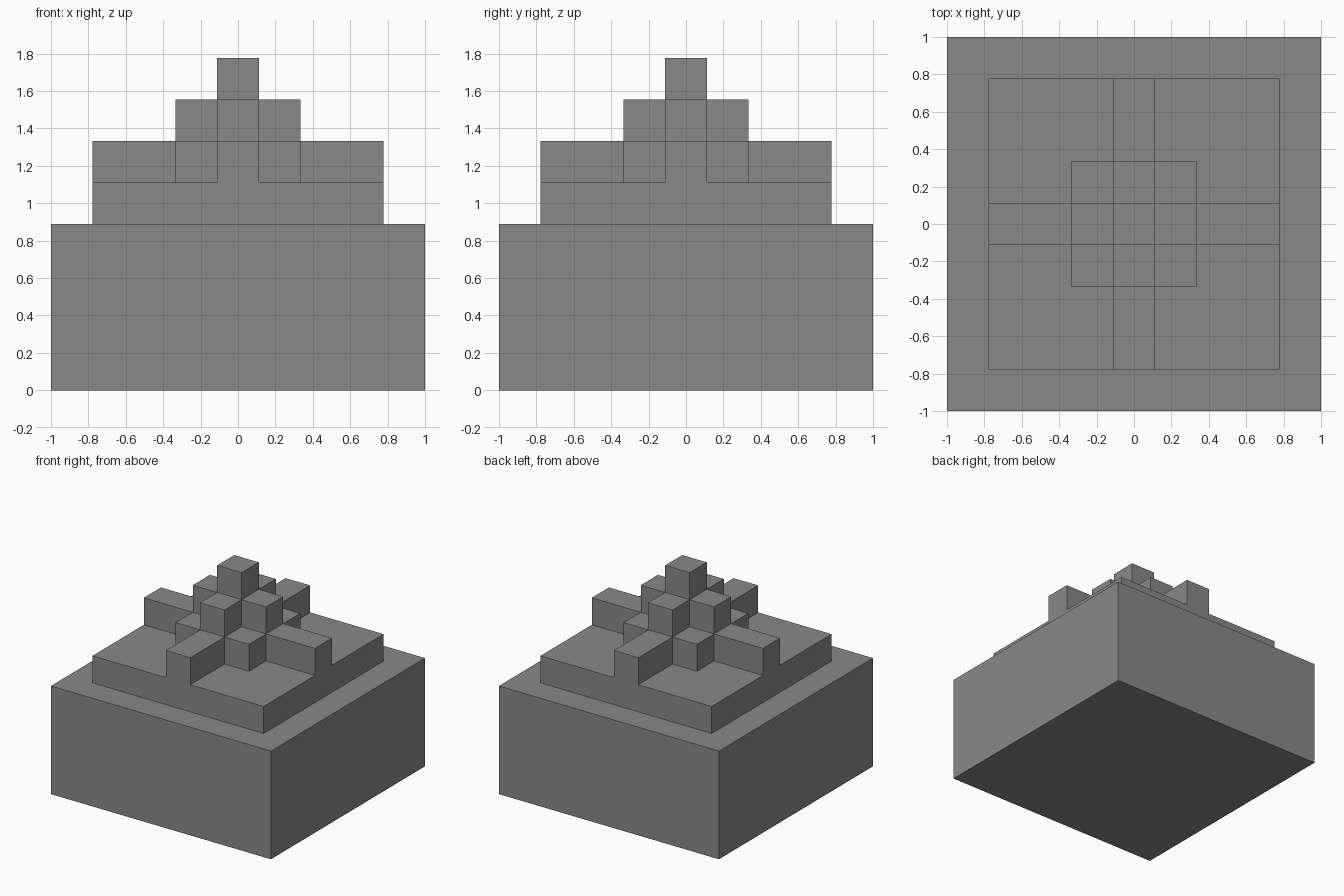
import bpy
import bmesh

if "Cube" in bpy.data.objects:
    bpy.data.objects.remove(bpy.data.objects["Cube"], do_unlink=True)

UNIT = 2 / 9  # one block of the stepped grid

# Single stone colour
stone = bpy.data.materials.new("stone grey")
stone.use_nodes = True
colour = (0.25, 0.25, 0.25, 1)
stone.diffuse_color = colour
stone.node_tree.nodes["Principled BSDF"].inputs["Base Color"].default_value = colour


def tier(name, corner, bottom, height):
    """Repeat one quarter of an outline around z and extrude it upward."""
    outline = []
    quarter = corner
    for _ in range(4):
        outline += quarter
        quarter = [(-y, x) for x, y in quarter]
    bm = bmesh.new()
    verts = [bm.verts.new((x * UNIT, y * UNIT, bottom * UNIT)) for x, y in outline]
    floor = bm.faces.new(verts)
    top = bmesh.ops.extrude_face_region(bm, geom=[floor], use_keep_orig=True)
    moved = [v for v in top["geom"] if isinstance(v, bmesh.types.BMVert)]
    bmesh.ops.translate(bm, verts=moved, vec=(0, 0, height * UNIT))
    bmesh.ops.recalc_face_normals(bm, faces=bm.faces)
    mesh = bpy.data.meshes.new(name)
    bm.to_mesh(mesh)
    bm.free()
    mesh.materials.append(stone)
    obj = bpy.data.objects.new(name, mesh)
    bpy.context.collection.objects.link(obj)


# Square base and platform
tier("base_block", [(4.5, 4.5)], 0, 4)
tier("platform", [(3.5, 3.5)], 4, 1)

# Long-armed cross with a square core
tier("long_cross", [(3.5, 0.5), (1.5, 0.5), (1.5, 1.5), (0.5, 1.5), (0.5, 3.5)], 5, 1)

# Short cross and the top block
tier("short_cross", [(1.5, 0.5), (0.5, 0.5), (0.5, 1.5)], 6, 1)
tier("top_block", [(0.5, 0.5)], 7, 1)
